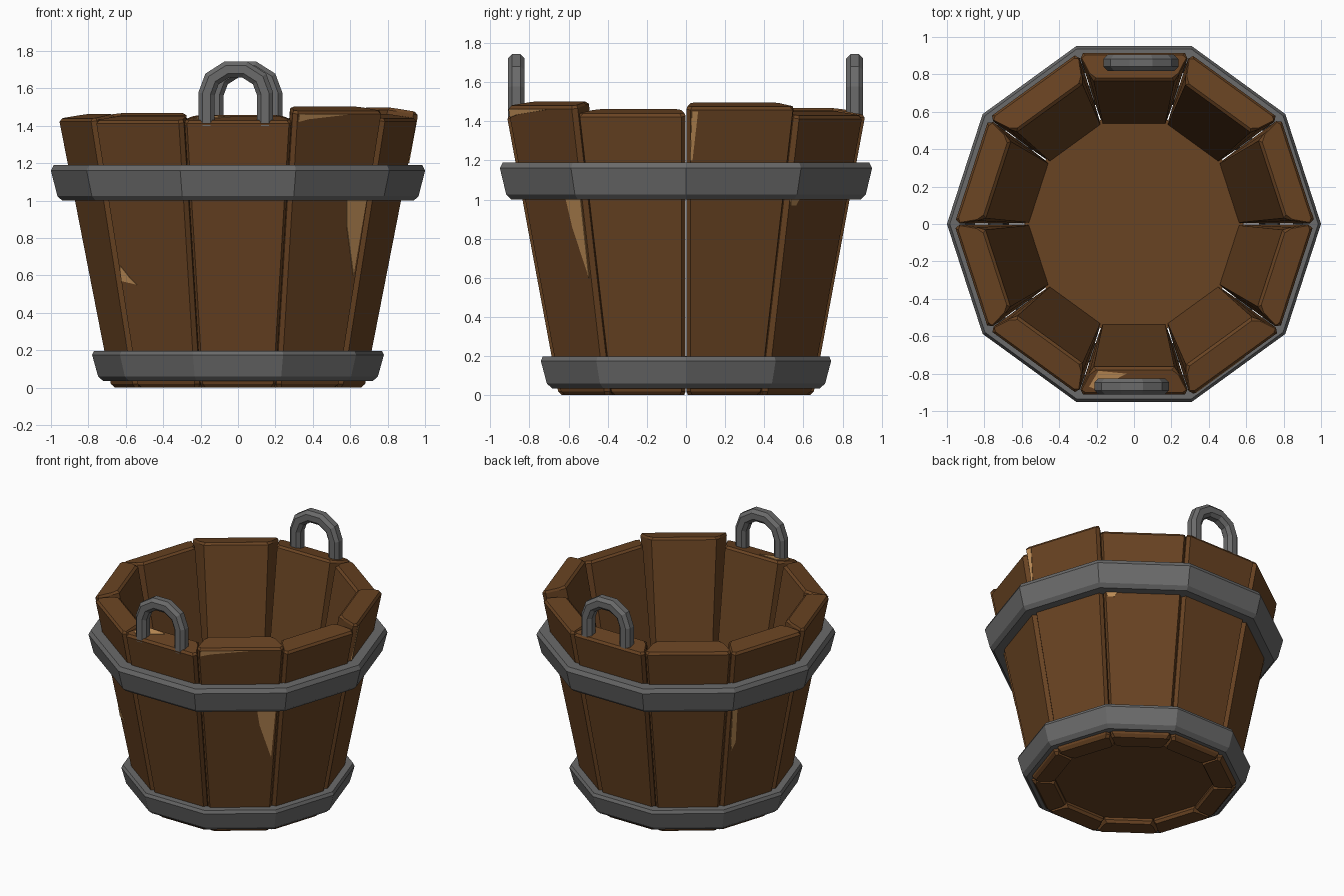
import bpy, bmesh, math
from mathutils import Vector

if "Cube" in bpy.data.objects:
    bpy.data.objects.remove(bpy.data.objects["Cube"])

N = 10
T = math.tan(math.pi / N)
THICK = 0.15


def material(name, rgb):
    m = bpy.data.materials.new(name)
    m.diffuse_color = (*rgb, 1)
    m.use_nodes = True
    m.node_tree.nodes["Principled BSDF"].inputs["Base Color"].default_value = m.diffuse_color
    return m


WOOD = material("dark_wood", (0.14, 0.056, 0.016))
CHIP = material("pale_split_wood", (0.52, 0.27, 0.095))
METAL = material("grey_iron", (0.145, 0.145, 0.145))


def build(name, rings, mat, cap=True, loop=False):
    """Skin a list of closed rings of points."""
    bm = bmesh.new()
    vs = [[bm.verts.new(p) for p in r] for r in rings]
    n = len(vs[0])
    pairs = list(zip(vs, vs[1:])) + ([(vs[-1], vs[0])] if loop else [])
    for a, b in pairs:
        for i in range(n):
            j = (i + 1) % n
            bm.faces.new((a[i], a[j], b[j], b[i]))
    if cap and not loop:
        bm.faces.new(vs[0])
        bm.faces.new(vs[-1])
    bmesh.ops.recalc_face_normals(bm, faces=bm.faces)
    me = bpy.data.meshes.new(name)
    bm.to_mesh(me)
    bm.free()
    me.materials.append(mat)
    ob = bpy.data.objects.new(name, me)
    bpy.context.collection.objects.link(ob)
    return ob


def outer(z):
    return 0.65 + 0.186 * z


def place(deg, r, u, z):
    a = math.radians(deg)
    return Vector((r * math.cos(a) - u * math.sin(a),
                   r * math.sin(a) + u * math.cos(a), z))


# Staves: chamfered, leaning boards of uneven height
heights = {18: 1.50, 54: 1.455, 90: 1.46, 126: 1.47, 162: 1.455,
           198: 1.465, 234: 1.455, 270: 1.455, 306: 1.505, 342: 1.465}


def stave_ring(deg, z, d, tilt):
    ro = outer(z)
    ri = ro - THICK
    gap = 0.004 + 0.02 * z
    half = [(ro - d, ro * T - 0.024 - d),
            (ro - 0.028, (ro - 0.028) * T - 0.002 - d * 0.5),
            (ri + 0.04, (ri + 0.04) * T - 0.002 - gap * 0.5 - d * 0.5),
            (ri + d, ri * T - gap - d)]
    sect = half + [(r, -u) for r, u in reversed(half)]
    return [place(deg, r, u, z + tilt * (ro - r)) for r, u in sect]


for deg, h in heights.items():
    zt = h - 0.028
    build(f"stave_{deg}", [stave_ring(deg, 0.0, 0.015, 0),
                           stave_ring(deg, 0.02, 0, 0),
                           stave_ring(deg, zt - 0.015, 0, 0.186),
                           stave_ring(deg, zt, 0.014, 0.186)], WOOD)


# Chips: thin pale plates lying on the stave faces
def chip(name, deg, side, pts):
    def ring(off):
        out = []
        for u, v in pts:
            if side == "outer":
                out.append(place(deg, outer(v) + off, u, v))
            elif side == "inner":
                out.append(place(deg, outer(v) - THICK - off, u, v))
            else:
                zt = heights[deg] - 0.028
                out.append(place(deg, v, u, zt + 0.186 * (outer(zt) - v) + off))
        return out
    build(name, [ring(-0.004), ring(0.004)], CHIP)


chip("chip_long", 306, "outer", [(.11, 1.0), (.238, 1.0), (.208, .6), (.13, .86)])
chip("chip_small", 234, "outer", [(-.215, .65), (-.22, .57), (-.12, .55), (-.16, .585)])
chip("chip_rear", 162, "outer", [(-.24, 1.0), (-.2, 1.0), (-.175, .7), (-.2, .64), (-.215, .7)])
chip("chip_under_hoop", 54, "outer", [(-.245, 1.0), (-.17, 1.0), (-.19, .97), (-.235, .97)])
chip("chip_upper_edge", 18, "outer", [(-.262, 1.2), (-.25, 1.2), (-.235, 1.45), (-.268, 1.45)])
chip("chip_rim", 306, "outer", [(-.268, 1.42), (-.2, 1.435), (.06, 1.46), (-.265, 1.462)])
chip("chip_inner", 126, "inner", [(.19, 1.2), (.205, 1.43), (.17, 1.43)])
chip("chip_top", 270, "top", [(-.24, .87), (-.19, .785), (-.04, .8), (-.2, .885)])


# Bucket floor
def decagon(r, z):
    return [place(36 * i, r, 0, z) for i in range(N)]


build("bucket_floor", [decagon(0.55, 0.04), decagon(0.585, 0.2)], WOOD)


# Iron hoops: ten-sided bands with bevelled edges
def hoop(name, profile):
    build(name, [decagon(r, z) for r, z in profile], METAL, loop=True)


hoop("upper_hoop", [(.85, 1.0), (.94, 1.0), (.966, 1.025), (1.0, 1.16),
                    (.985, 1.19), (.90, 1.19)])
hoop("lower_hoop", [(.67, .035), (.72, .035), (.748, .06), (.78, .175),
                    (.77, .197), (.70, .197)])


# Handles: eight-sided bar swept along an arch
def handle(name, cx, cy):
    path = [(-0.157, 1.40), (-0.157, 1.57)]
    path += [(-0.157 * math.cos(math.radians(a)), 1.57 + 0.137 * math.sin(math.radians(a)))
             for a in (36, 72, 108, 144)]
    path += [(0.157, 1.57), (0.157, 1.40)]
    w, c = 0.043, 0.021
    sect = [(w, c), (c, w), (-c, w), (-w, c), (-w, -c), (-c, -w), (c, -w), (w, -c)]
    pts = [Vector(p) for p in path]
    rings = []
    for i, p in enumerate(pts):
        t1 = (p - pts[max(i - 1, 0)]) if i else pts[1] - p
        t2 = (pts[i + 1] - p) if i < len(pts) - 1 else t1
        t1, t2 = t1.normalized(), t2.normalized()
        t = (t1 + t2).normalized()
        n = Vector((-t.y, t.x)) / max(t.dot(t1), 0.5)
        rings.append([(cx + p.x + n.x * a, cy + b, p.y + n.y * a) for a, b in sect])
    build(name, rings, METAL)


handle("front_handle", -0.012, -0.868)
handle("back_handle", 0.037, 0.862)
